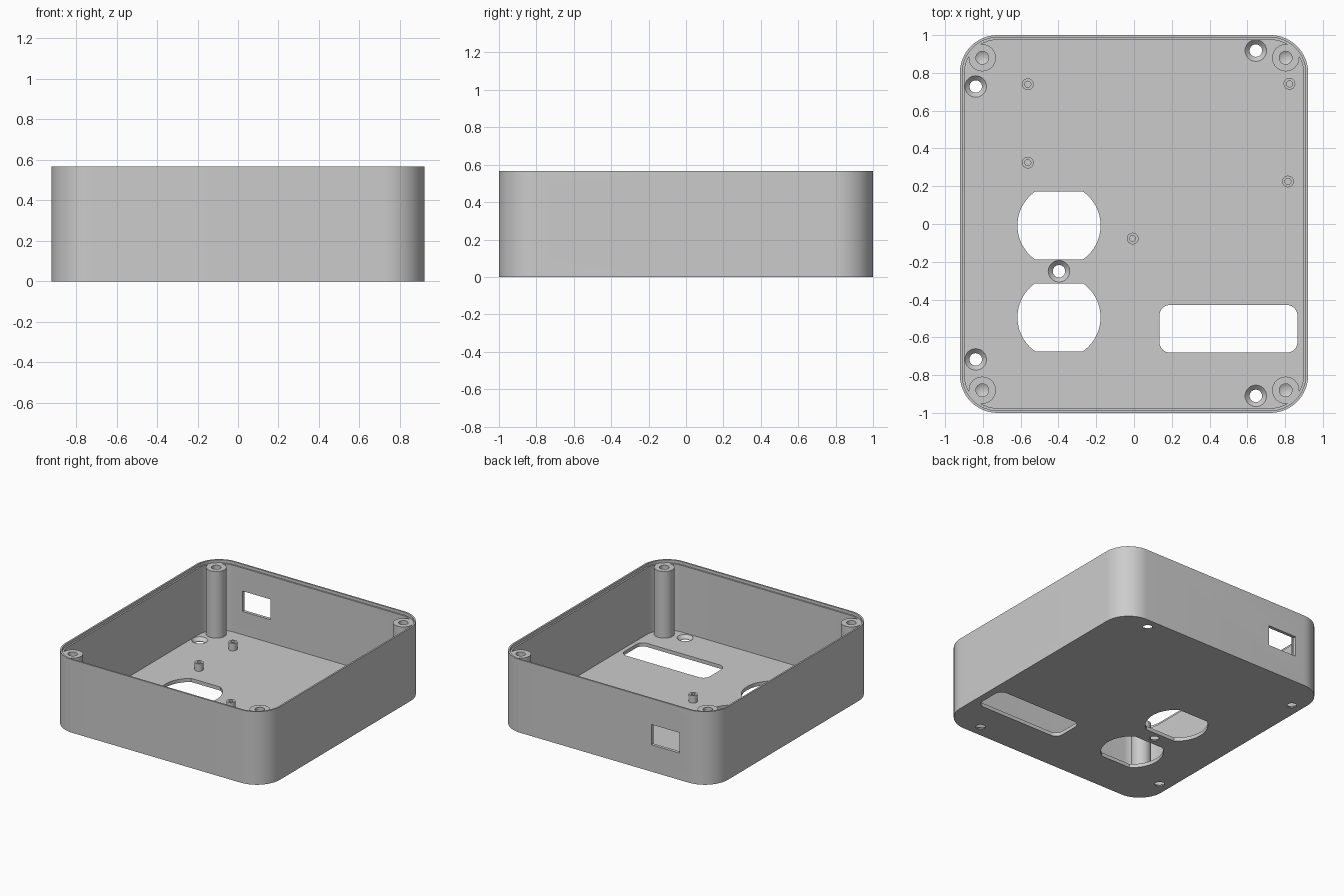
import bpy, bmesh, math
from mathutils import Matrix, Vector

if "Cube" in bpy.data.objects:
    bpy.data.objects.remove(bpy.data.objects["Cube"])

HX, HY, H = 0.922, 1.0, 0.567       # half sizes and height of the case
R, WALL, LIP = 0.20, 0.025, 0.013   # corner radius, wall thickness, rim step
FLOOR, LEDGE = 0.028, 0.545         # floor top, step below the rim

grey = bpy.data.materials.new("grey plastic")
grey.diffuse_color = (0.6, 0.6, 0.6, 1)
grey.use_nodes = True
grey.node_tree.nodes["Principled BSDF"].inputs["Base Color"].default_value = grey.diffuse_color


def finish(bm, name):
    bmesh.ops.recalc_face_normals(bm, faces=bm.faces)
    me = bpy.data.meshes.new(name)
    bm.to_mesh(me)
    bm.free()
    me.materials.append(grey)
    ob = bpy.data.objects.new(name, me)
    bpy.context.collection.objects.link(ob)
    return ob


def rounded(cx, cy, hx, hy, r, n=16):
    """Outline of a rounded rectangle."""
    pts = []
    for k, (sx, sy) in enumerate([(1, 1), (-1, 1), (-1, -1), (1, -1)]):
        for i in range(n + 1):
            a = (k + i / n) * math.pi / 2
            pts.append((cx + sx * (hx - r) + r * math.cos(a),
                        cy + sy * (hy - r) + r * math.sin(a)))
    return pts


def prism(name, pts, z0, z1, matrix=Matrix()):
    """Extrude an outline from z0 to z1."""
    bm = bmesh.new()
    face = bm.faces.new([bm.verts.new((x, y, z0)) for x, y in pts])
    ext = bmesh.ops.extrude_face_region(bm, geom=[face])
    top = [v for v in ext["geom"] if isinstance(v, bmesh.types.BMVert)]
    bmesh.ops.translate(bm, verts=top, vec=(0, 0, z1 - z0))
    bm.transform(matrix)
    return finish(bm, name)


def lathe(name, profile, x, y, n=32):
    """Spin a (radius, z) profile that starts and ends on the axis."""
    bm = bmesh.new()
    vs = [bm.verts.new((r, 0, z)) for r, z in profile]
    es = [bm.edges.new(p) for p in zip(vs, vs[1:])]
    bmesh.ops.spin(bm, geom=vs + es, cent=(0, 0, 0), axis=(0, 0, 1),
                   angle=2 * math.pi, steps=n, use_duplicate=False)
    bmesh.ops.remove_doubles(bm, verts=bm.verts, dist=1e-5)
    bmesh.ops.translate(bm, verts=bm.verts, vec=(x, y, 0))
    return finish(bm, name)


def cut(target, cutter):
    mod = target.modifiers.new("cut", "BOOLEAN")
    mod.operation, mod.solver, mod.object = "DIFFERENCE", "EXACT", cutter
    bpy.context.view_layer.objects.active = target
    bpy.ops.object.modifier_apply(modifier=mod.name)
    bpy.data.objects.remove(cutter)


def smooth(ob):
    bpy.ops.object.select_all(action="DESELECT")
    ob.select_set(True)
    bpy.context.view_layer.objects.active = ob
    bpy.ops.object.shade_smooth_by_angle(angle=math.radians(30))


# Open case with a stepped rim
case = prism("case", rounded(0, 0, HX, HY, R), 0, H)
cut(case, prism("cavity", rounded(0, 0, HX - WALL, HY - WALL, R - WALL), FLOOR, H + 0.1))
cut(case, prism("rim_step", rounded(0, 0, HX - LIP, HY - LIP, R - LIP), LEDGE, H + 0.2))

# Two flat-sided round outlet openings
for cy in (-0.008, -0.494):
    r, half = 0.22, 0.18
    a0 = math.asin(half / r)
    arc = [a0 * (2 * i / 24 - 1) for i in range(25)]
    pts = [(-0.397 + r * math.cos(a + t), cy + r * math.sin(a + t))
           for t in (0, math.pi) for a in arc]
    cut(case, prism("outlet_cutter", pts, -0.1, 0.1))

# Rounded rectangular opening in the floor
cut(case, prism("switch_cutter", rounded(0.5, -0.555, 0.365, 0.126, 0.055, 8), -0.1, 0.1))

# Countersunk screw holes
for x, y in [(0.645, 0.918), (-0.838, 0.728), (-0.397, -0.25),
             (-0.838, -0.717), (0.645, -0.91)]:
    cut(case, lathe("screw_cutter", [(0, -0.1), (0.033, -0.1), (0.033, 0.004),
                                     (0.057, FLOOR), (0.057, 0.1), (0, 0.1)], x, y))

# Ten vent slots through both side walls
to_side = Matrix(((0, 0, 1, 0), (1, 0, 0, 0), (0, 1, 0, 0), (0, 0, 0, 1)))
for i in range(10):
    slot = rounded(-0.711 + 0.063 * i, 0.298, 0.0135, 0.171, 0.0133, 5)
    cut(case, prism("vent_cutter", slot, -1.2, 1.2, to_side))

# Socket window in the back wall
window = [(-0.645, 0.9), (-0.402, 0.9), (-0.402, 1.1), (-0.645, 1.1)]
cut(case, prism("window_cutter", window, 0.208, 0.366))
smooth(case)

# Corner screw posts with blind holes
for sx in (-1, 1):
    for sy in (-1, 1):
        smooth(lathe("corner_post", [(0, 0.01), (0.072, 0.01), (0.072, LEDGE),
                                     (0.034, LEDGE), (0.034, 0.25), (0, 0.23)],
                     sx * 0.803, sy * 0.88))

# Small board standoffs
for x, y in [(-0.562, 0.74), (0.823, 0.742), (-0.562, 0.325),
             (0.815, 0.225), (-0.007, -0.077)]:
    smooth(lathe("standoff", [(0, 0.01), (0.031, 0.01), (0.031, 0.086),
                              (0.016, 0.086), (0.016, 0.032), (0, 0.032)], x, y, 24))
